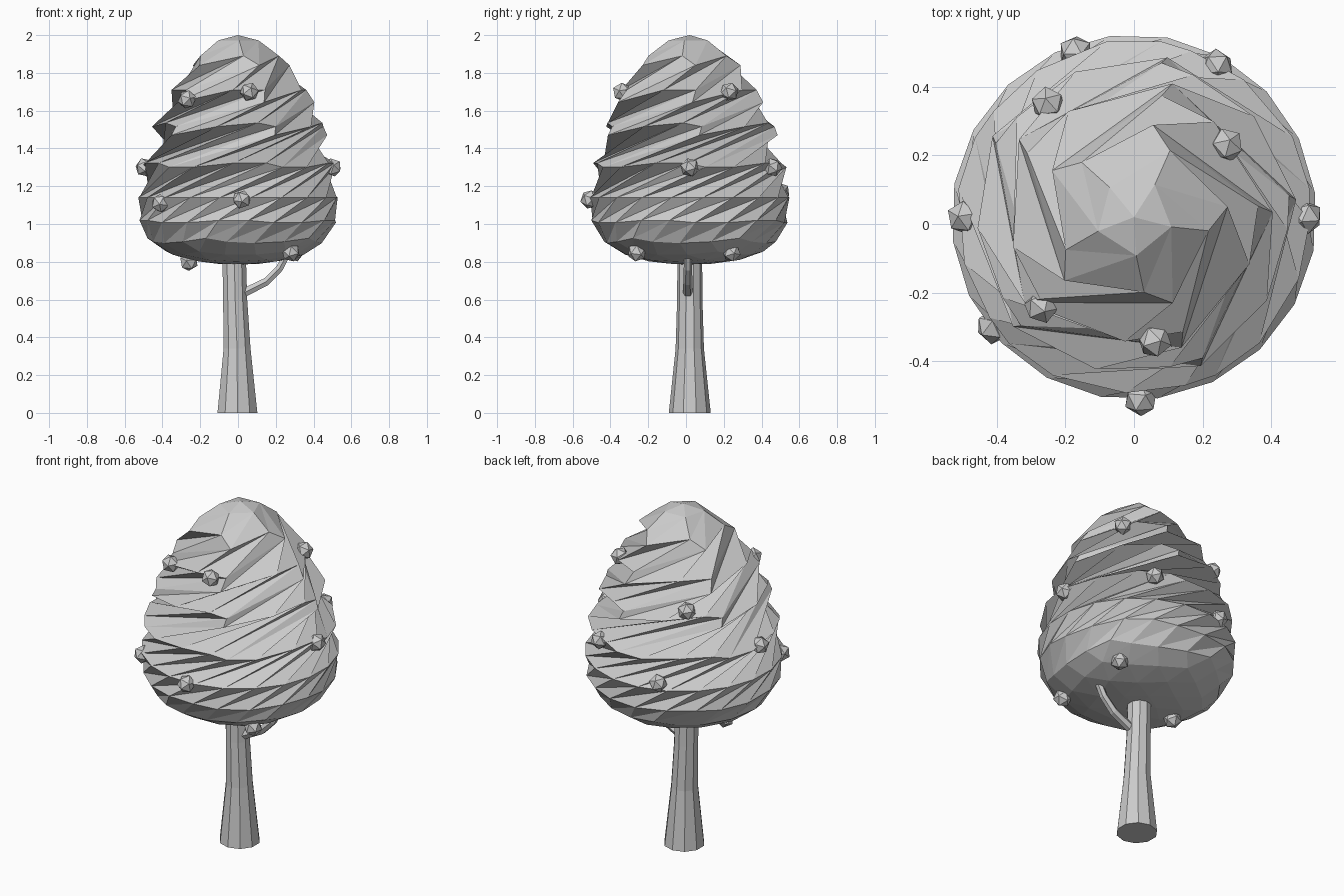
import bpy, bmesh, math
from mathutils import Vector

cube = bpy.data.objects.get("Cube")
if cube:
    bpy.data.objects.remove(cube, do_unlink=True)

grey = bpy.data.materials.new("light grey")
grey.use_nodes = True
grey.diffuse_color = (0.6, 0.6, 0.6, 1)
grey.node_tree.nodes["Principled BSDF"].inputs["Base Color"].default_value = (0.6, 0.6, 0.6, 1)

CENTRE_Y = 0.02


def finish(bm, name):
    bmesh.ops.recalc_face_normals(bm, faces=bm.faces)
    mesh = bpy.data.meshes.new(name)
    bm.to_mesh(mesh)
    bm.free()
    mesh.materials.append(grey)
    obj = bpy.data.objects.new(name, mesh)
    bpy.context.collection.objects.link(obj)
    return obj


def tube(name, path, radii, sides, level=False):
    """Faceted tube along a path; level keeps every ring horizontal."""
    bm = bmesh.new()
    pts = [Vector(p) for p in path]
    rings = []
    for i, (p, r) in enumerate(zip(pts, radii)):
        d = pts[min(i + 1, len(pts) - 1)] - pts[max(i - 1, 0)]
        d = Vector((0, 0, 1)) if level else d.normalized()
        side = Vector((0, 1, 0))
        up = d.cross(side)
        turn = [math.tau * k / sides for k in range(sides)]
        rings.append([bm.verts.new(p + r * (math.cos(a) * side + math.sin(a) * up))
                      for a in turn])
    for low, high in zip(rings, rings[1:]):
        for k in range(sides):
            n = (k + 1) % sides
            bm.faces.new((low[k], low[n], high[n], high[k]))
    bm.faces.new(rings[0])
    bm.faces.new(rings[-1])
    return finish(bm, name)


# Egg profile: unit sphere height -> (height, radius)
EGG = [(-1, 0.785, 0), (-0.96, 0.79, 0.14), (-0.85, 0.81, 0.265), (-0.67, 0.85, 0.385),
       (-0.447, 0.925, 0.48), (-0.25, 1.02, 0.525), (0, 1.14, 0.532), (0.25, 1.3, 0.518),
       (0.447, 1.47, 0.475), (0.67, 1.655, 0.4), (0.85, 1.84, 0.275), (0.96, 1.965, 0.14),
       (1, 2, 0)]


def egg(h):
    for (a, z0, r0), (b, z1, r1) in zip(EGG, EGG[1:]):
        if h <= b:
            t = max(0, (h - a) / (b - a))
            return z0 + t * (z1 - z0), r0 + t * (r1 - r0)
    return EGG[-1][1:]


def twist(z):
    """Steady twist in the upper part, easing off towards the base."""
    below = max(0, 1.47 - z)
    return math.radians(6 + 389 * (z - 1.84) + 200 * below ** 2)


# Foliage: an icosphere shaped to the egg and twisted with height
bm = bmesh.new()
bmesh.ops.create_icosphere(bm, subdivisions=3, radius=1)
for v in bm.verts:
    z, r = egg(v.co.z)
    angle = math.atan2(v.co.y, v.co.x) + twist(z)
    v.co = (r * math.cos(angle), CENTRE_Y + r * math.sin(angle), z)
finish(bm, "foliage")

# Trunk and side branch
tube("trunk", [(-0.003, CENTRE_Y, 0), (-0.005, CENTRE_Y, 0.34), (-0.015, CENTRE_Y, 0.6),
               (-0.022, CENTRE_Y, 0.9)], [0.111, 0.075, 0.067, 0.065], 10, level=True)
tube("branch", [(0.02, 0.01, 0.63), (0.15, 0.01, 0.695), (0.22, 0.01, 0.765),
                (0.27, 0.01, 0.86)], [0.027, 0.024, 0.022, 0.02], 6)

# Berries scattered over the foliage
BERRIES = [(-0.27, -0.24, 1.66), (0.06, -0.34, 1.7), (0.27, 0.23, 1.7), (-0.25, 0.35, 1.56),
           (-0.495, 0.02, 1.3), (0.5, 0.02, 1.3), (0.24, 0.46, 1.3), (-0.17, 0.5, 1.17),
           (0.02, -0.51, 1.13), (-0.41, -0.3, 1.11), (0.28, -0.26, 0.85),
           (0.3, 0.24, 0.85), (-0.26, 0.01, 0.8)]
for i, place in enumerate(BERRIES):
    bm = bmesh.new()
    bmesh.ops.create_icosphere(bm, subdivisions=1, radius=0.051)
    berry = finish(bm, f"berry_{i + 1}")
    berry.location = place
    berry.rotation_euler = (0.3, 0.2, i)
